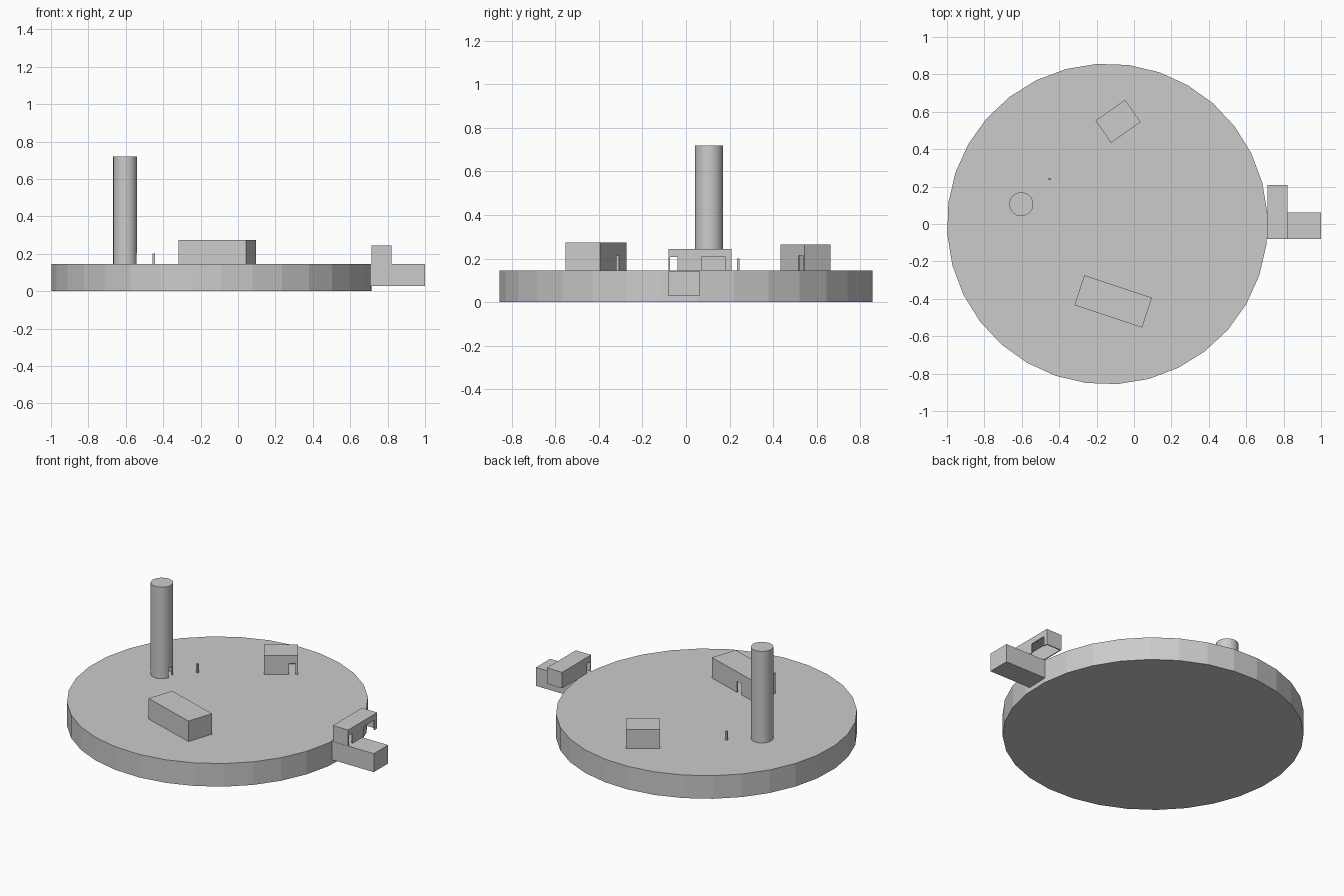
import bpy
from math import radians, pi
from mathutils import Matrix, Vector

if "Cube" in bpy.data.objects:
    bpy.data.objects.remove(bpy.data.objects["Cube"])

GROUND = 0.145   # top of the disc
WALL = 0.006     # wall thickness of the hollow buildings


def box(name, lo, hi, origin=(0, 0), angle=0):
    """Box between two corners in a frame turned about z and moved to origin."""
    bpy.ops.mesh.primitive_cube_add(size=1)
    ob = bpy.context.object
    ob.name = name
    lo, hi = Vector(lo), Vector(hi)
    frame = Matrix.Translation((*origin, 0)) @ Matrix.Rotation(radians(angle), 4, 'Z')
    ob.data.transform(frame @ Matrix.Translation((lo + hi) / 2)
                      @ Matrix.Diagonal((*(hi - lo), 1)))
    return ob


def cylinder(name, x, y, z0, z1, r, sides, turn=0):
    bpy.ops.mesh.primitive_cylinder_add(vertices=sides, radius=r, depth=z1 - z0)
    ob = bpy.context.object
    ob.name = name
    ob.data.transform(Matrix.Translation((x, y, (z0 + z1) / 2))
                      @ Matrix.Rotation(radians(turn), 4, 'Z'))
    return ob


def boolean(ob, others, operation='DIFFERENCE'):
    for other in others:
        mod = ob.modifiers.new("bool", 'BOOLEAN')
        mod.operation, mod.solver, mod.object = operation, 'EXACT', other
        bpy.context.view_layer.objects.active = ob
        bpy.ops.object.modifier_apply(modifier=mod.name)
        bpy.data.objects.remove(other)


def house(name, centre, angle, length, depth, top, door, side):
    """Hollow house; door is its x range on the long wall at side (-1 or 1)."""
    a, b = length / 2, depth / 2
    ob = box(name, (-a, -b, GROUND), (a, b, top), centre, angle)
    room = box("room", (WALL - a, WALL - b, GROUND - 0.02),
               (a - WALL, b - WALL, top - WALL), centre, angle)
    y0, y1 = sorted((side * (b - 0.03), side * (b + 0.03)))
    hole = box("door", (door[0], y0, GROUND - 0.03), (door[1], y1, 0.215), centre, angle)
    boolean(ob, [room, hole])


# Ground disc
cylinder("ground_disc", -0.1425, 0, 0, GROUND, 0.8575, 32, 3.7)

# Two houses
house("small_house", (-0.085, 0.549), 35, 0.193, 0.145, 0.265, (0.045, 0.083), -1)
house("long_house", (-0.111, -0.414), -18.4, 0.381, 0.168, 0.274, (-0.09, -0.05), 1)

# Round tower with a doorway facing +x
tower = cylinder("tower", -0.603, 0.106, GROUND, 0.72, 0.064, 32)
boolean(tower, [
    cylinder("shaft", -0.603, 0.106, GROUND - 0.02, 0.714, 0.058, 32),
    box("door", (-0.58, 0.086, GROUND - 0.03), (-0.52, 0.126, 0.205)),
])
bpy.ops.object.select_all(action='DESELECT')
tower.select_set(True)
bpy.context.view_layer.objects.active = tower
bpy.ops.object.shade_smooth_by_angle(angle=radians(30))

# Edge gatehouse: hollow upper room, a through door, a wide outer hatch
gate = box("gatehouse", (0.715, -0.08, GROUND), (0.822, 0.208, 0.245))
boolean(gate, [
    box("room", (0.715 + WALL, -0.08 + WALL, GROUND - 0.02),
        (0.822 - WALL, 0.208 - WALL, 0.245 - WALL)),
    box("door", (0.69, -0.074, GROUND - 0.03), (0.85, -0.038, 0.207)),
    box("hatch", (0.79, 0.072, GROUND - 0.03), (0.85, 0.182, 0.207)),
])

# Landing platform below the gatehouse
box("landing_platform", (0.705, -0.08, 0.028), (1.0, 0.062, GROUND - 0.001))

# Small standing post
box("post", (-0.456, 0.234, GROUND), (-0.444, 0.246, 0.2))
